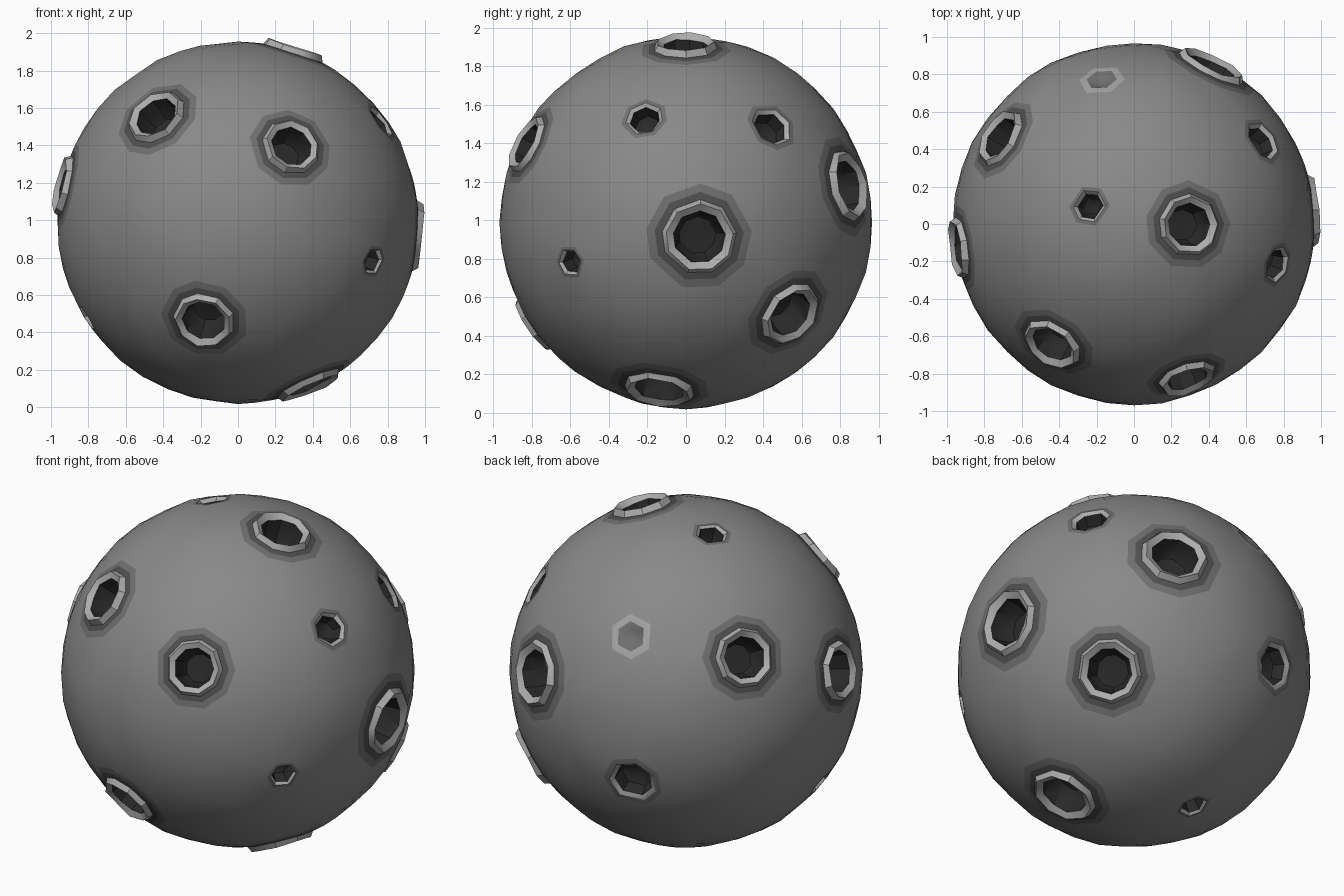
import bpy, bmesh, math, random
from mathutils import Vector

if "Cube" in bpy.data.objects:
    bpy.data.objects.remove(bpy.data.objects["Cube"])

random.seed(4)
R = 0.967
CENTER = Vector((0, 0, 0.987))

# crater centre direction (x, y, z), rim radius, kind
CRATERS = [
    (-.44, -.645, .57, .168, "rim"), (.286, -.83, .41, .16, "rim"),
    (-.184, -.79, -.528, .168, "rim"), (.96, .07, -.076, .195, "rim"),
    (.637, .547, -.48, .18, "rim"), (.42, .85, .195, .19, "rim"),
    (.297, -.005, .92, .168, "rim"), (.385, -.14, -.87, .187, "rim"),
    (-.72, .465, .45, .168, "rim"), (-.94, -.13, .2, .168, "rim"),
    (-.266, .892, -.262, .135, "pit"), (.694, .45, .504, .115, "pit"),
    (.72, -.6, -.207, .075, "pit"), (.765, -.217, .54, .1, "pit"),
    (-.238, .096, .93, .09, "pit"), (-.81, -.12, -.51, .075, "pit"),
    (-.2, .27, -.905, .08, "pit"), (-.174, .775, .55, .085, "dimple"),
]

# tones: 0 ball, 1 outer shade, 2 inner shade, 3 rim, 4 hole, 5 pale patch
TONES = {"ball": .25, "outer_shade": .16, "inner_shade": .08,
         "rim": .42, "hole": .022, "pale_patch": .36}

# profiles from the outline inward: (radius factor, height above ring plane, tone)
PROFILES = {
    "rim": [(.9, .032, 3), (.7, .01, 3), (.64, -.08, 4), (.5, -.12, 4)],
    "pit": [(.8, -.015, 3), (.68, -.08, 4), (.4, -.1, 4)],
    "dimple": [(.45, -.02, 1)],
}
# shaded bands on the skin around each crater: (radius factor, tone)
BANDS = {"rim": [(1.42, 1), (1.2, 2)], "pit": [(1.25, 1)], "dimple": [(1.5, 5)]}


def ring(axis, u, v, r, height, angles):
    return [axis * height + (u * math.cos(a) + v * math.sin(a)) * r for a in angles]


def skirt(bm, outer, inner, tone):
    n = len(outer)
    for i in range(n):
        j = (i + 1) % n
        bm.faces.new((outer[i], outer[j], inner[j], inner[i])).material_index = tone


# ball points: coarse icosphere with the crater areas left out
src = bmesh.new()
bmesh.ops.create_icosphere(src, subdivisions=4, radius=R)
points = [v.co.copy() for v in src.verts]
src.free()
for x, y, z, r, kind in CRATERS:
    c = Vector((x, y, z)).normalized() * R
    points = [p for p in points if (p - c).length > r * BANDS[kind][0][0] + .04]

bm = bmesh.new()
skin = [bm.verts.new(p) for p in points]

# outermost band outlines lying on the ball
spots = []
for x, y, z, r, kind in CRATERS:
    axis = Vector((x, y, z)).normalized()
    u = axis.orthogonal().normalized()
    v = axis.cross(u)
    n = 9 if r > .14 else 7 if r > .095 else 6
    start = random.uniform(0, 6)
    angles = [start + (i + random.uniform(-.12, .12)) * math.tau / n for i in range(n)]
    k = BANDS[kind][0][0] * r
    outline = [bm.verts.new(p) for p in
               ring(axis, u, v, k, math.sqrt(R * R - k * k), angles)]
    spots.append((outline, axis, u, v, r, angles, kind))

# ball skin, opened at every crater
bmesh.ops.convex_hull(bm, input=bm.verts[:], use_existing_faces=False)
for outline, *_ in spots:
    own = set(outline)
    caps = [f for f in bm.faces if all(v in own for v in f.verts)]
    bmesh.ops.delete(bm, geom=caps, context='FACES_ONLY')
    for e in [e for e in bm.edges if not e.link_faces]:
        bm.edges.remove(e)
for v in skin:
    if v.is_valid:
        v.co *= random.uniform(.995, 1.004)

# shaded bands, raised rims, walls and floors
for outline, axis, u, v, r, angles, kind in spots:
    prev, bands = outline, BANDS[kind]
    for i, (k, tone) in enumerate(bands):
        rad = r * bands[i + 1][0] if i + 1 < len(bands) else r
        cur = [bm.verts.new(p) for p in
               ring(axis, u, v, rad, math.sqrt(R * R - rad * rad), angles)]
        skirt(bm, prev, cur, tone)
        prev = cur
    plane = math.sqrt(R * R - r * r)
    for k, h, tone in PROFILES[kind]:
        cur = [bm.verts.new(p + axis * random.uniform(-.007, .007))
               for p in ring(axis, u, v, r * k, plane + h, angles)]
        skirt(bm, prev, cur, tone)
        prev = cur
    tip = bm.verts.new(axis * (plane + h - .01))
    for i in range(len(prev)):
        f = bm.faces.new((prev[i], prev[(i + 1) % len(prev)], tip))
        f.material_index = tone

bmesh.ops.recalc_face_normals(bm, faces=bm.faces[:])
bmesh.ops.translate(bm, verts=bm.verts[:], vec=CENTER)
mesh = bpy.data.meshes.new("cratered_ball")
bm.to_mesh(mesh)
bm.free()
for name, g in TONES.items():
    mat = bpy.data.materials.new(name)
    mat.diffuse_color = (g, g, g, 1)
    mat.use_nodes = True
    mat.node_tree.nodes["Principled BSDF"].inputs["Base Color"].default_value = mat.diffuse_color
    mesh.materials.append(mat)
ball = bpy.data.objects.new("cratered_ball", mesh)
bpy.context.collection.objects.link(ball)
bpy.context.view_layer.objects.active = ball
ball.select_set(True)
bpy.ops.object.shade_smooth_by_angle(angle=math.radians(35))
